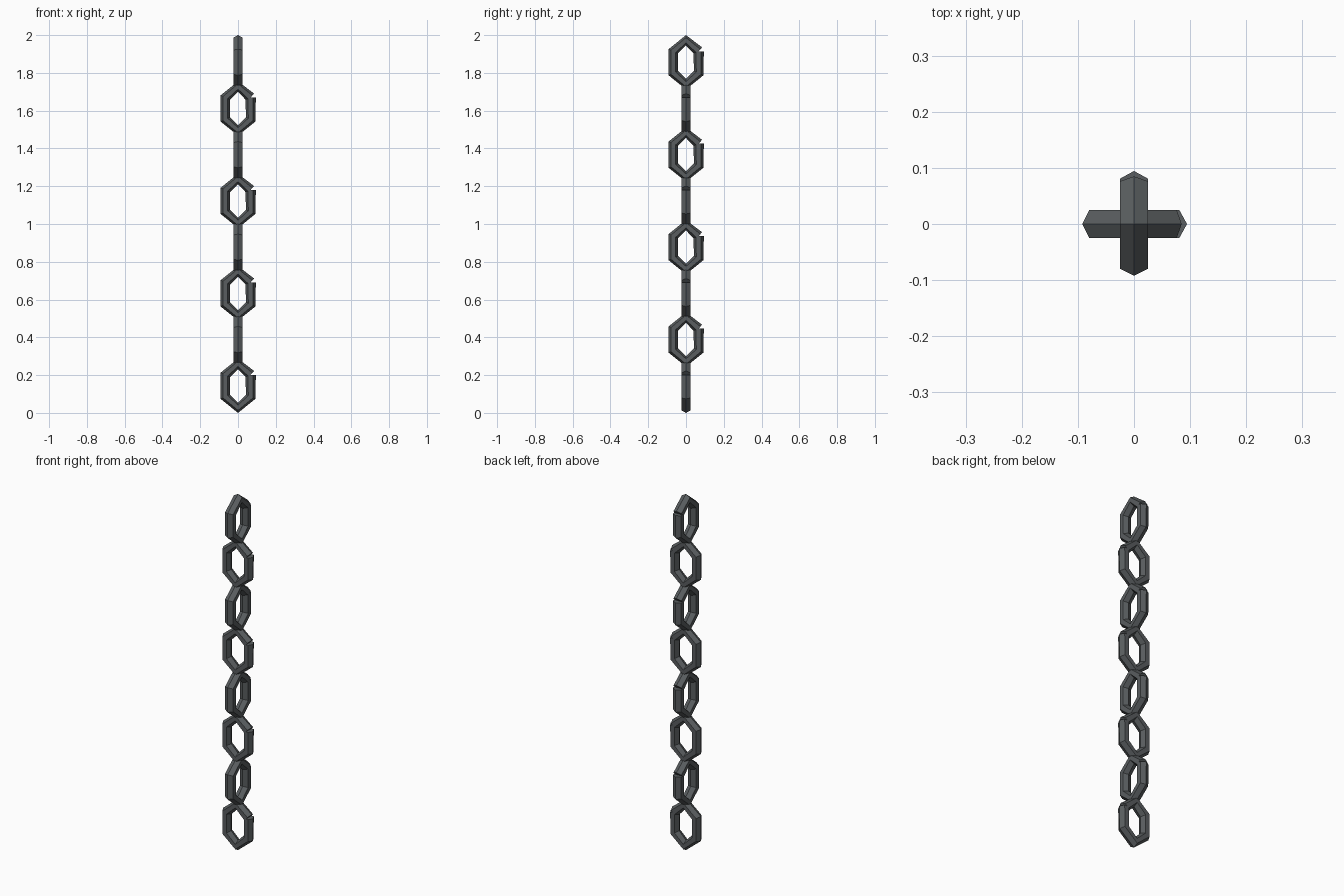
import bpy, bmesh, math
from mathutils import Vector, Matrix

if "Cube" in bpy.data.objects:
    bpy.data.objects.remove(bpy.data.objects["Cube"])

COUNT = 8
HALF_H = 0.1435          # half outer height of one link
STEP = (2.0 - 2 * HALF_H) / (COUNT - 1)
RADIAL, SIDE = 0.0275, 0.025   # hexagonal bar section
TOP = HALF_H - RADIAL
W, Z = 0.067, TOP / 2

steel = bpy.data.materials.new("dark_steel")
steel.diffuse_color = (0.10, 0.11, 0.115, 1)
steel.use_nodes = True
steel.node_tree.nodes["Principled BSDF"].inputs["Base Color"].default_value = steel.diffuse_color

# Open six-sided path, starting and ending at the split corner
path = [Vector((x, 0, z)) for x, z in
        [(W, Z), (W, -Z), (0, -TOP), (-W, -Z), (-W, Z), (0, TOP), (W, Z)]]


def link_mesh():
    bm = bmesh.new()
    rings = []
    n = len(path)
    for i, p in enumerate(path):
        t = Vector()
        if i > 0:
            t += (p - path[i - 1]).normalized()
        if i < n - 1:
            t += (path[i + 1] - p).normalized()
        t.normalize()
        out = Vector((-t.z, 0, t.x))
        ring = []
        for k in range(6):
            a = k * math.pi / 3
            side = SIDE * math.sin(a) / math.sin(math.pi / 3)
            ring.append(bm.verts.new(p + out * RADIAL * math.cos(a)
                                     + Vector((0, side, 0))))
        rings.append(ring)
    for a, b in zip(rings, rings[1:]):
        for k in range(6):
            j = (k + 1) % 6
            bm.faces.new((a[k], a[j], b[j], b[k]))
    # Cut ends of the split
    bm.faces.new(rings[0])
    bm.faces.new(rings[-1])
    bmesh.ops.recalc_face_normals(bm, faces=bm.faces[:])
    me = bpy.data.meshes.new("chain_link")
    bm.to_mesh(me)
    bm.free()
    me.materials.append(steel)
    return me


# Chain of links, each turned a quarter from its neighbour
mesh = link_mesh()
for i in range(COUNT):
    ob = bpy.data.objects.new(f"chain_link_{i + 1}", mesh)
    ob.matrix_world = (Matrix.Translation((0, 0, HALF_H + i * STEP))
                       @ Matrix.Rotation(math.pi / 2 * (i % 2), 4, 'Z'))
    bpy.context.collection.objects.link(ob)
